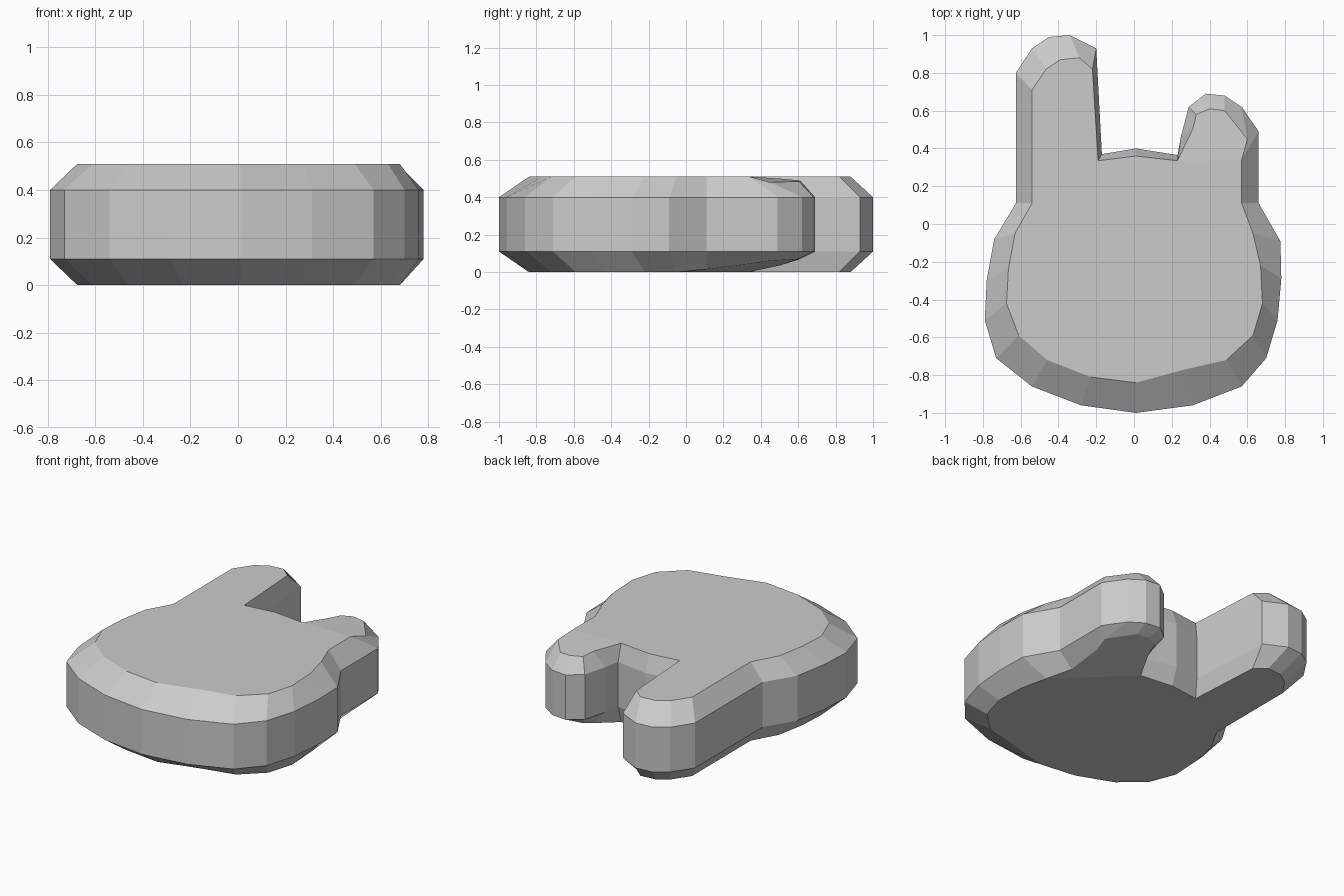
import bpy, bmesh

# Widest outline, counter-clockwise from the bottom of the head
outer = [(.01, -1), (.31, -.96), (.57, -.86), (.70, -.71), (.76, -.51), (.78, -.29), (.775, -.09),
         (.66, .11), (.66, .49), (.57, .62), (.48, .68), (.38, .69), (.29, .62), (.25, .47), (.23, .365),
         (.01, .40), (-.17, .37), (-.20, .93), (-.34, 1), (-.45, .99), (-.54, .93), (-.625, .80),
         (-.625, .11), (-.74, -.08), (-.78, -.30), (-.79, -.51), (-.73, -.71), (-.54, -.86), (-.28, -.96)]
# Matching outline of the flat faces, inside the chamfer
inner = [(.01, -.84), (.27, -.77), (.49, -.72), (.63, -.59), (.68, -.42), (.67, -.22), (.63, -.05),
         (.57, .11), (.57, .34), (.60, .45), (.48, .60), (.40, .61), (.33, .58), (.31, .50), (.23, .335),
         (.01, .36), (-.19, .335), (-.22, .82), (-.29, .88), (-.39, .87), (-.465, .82), (-.54, .71),
         (-.54, .11), (-.63, -.05), (-.665, -.24), (-.675, -.42), (-.61, -.59), (-.46, -.72), (-.23, -.81)]
n = len(outer)
# The short ear thins towards its tip
top_drop = {9: .03, 10: .025, 11: .02, 12: .02, 13: .01}
bottom_rise = {7: .015, 8: .045, 9: .06, 10: .07, 11: .07, 12: .06, 13: .035}

bm = bmesh.new()


def ring(points, z, offsets={}):
    return [bm.verts.new((x, y, z + offsets.get(i, 0))) for i, (x, y) in enumerate(points)]


rings = [ring(inner, 0, bottom_rise), ring(outer, .11), ring(outer, .40),
         ring(inner, .51, {i: -d for i, d in top_drop.items()})]

# Chamfers and side wall
for low, high in zip(rings, rings[1:]):
    for i in range(n):
        j = (i + 1) % n
        bm.faces.new((low[i], low[j], high[j], high[i]))

# Flat faces, creased where the short ear starts
for r, start in ((rings[0], 6), (rings[3], 8)):
    bm.faces.new(r[:start + 1] + r[14:])
    bm.faces.new(r[start:15])

bmesh.ops.recalc_face_normals(bm, faces=bm.faces)
mesh = bpy.data.meshes.new("rabbit_head_slab")
bm.to_mesh(mesh)
bm.free()
slab = bpy.data.objects.new("rabbit_head_slab", mesh)
bpy.context.collection.objects.link(slab)
